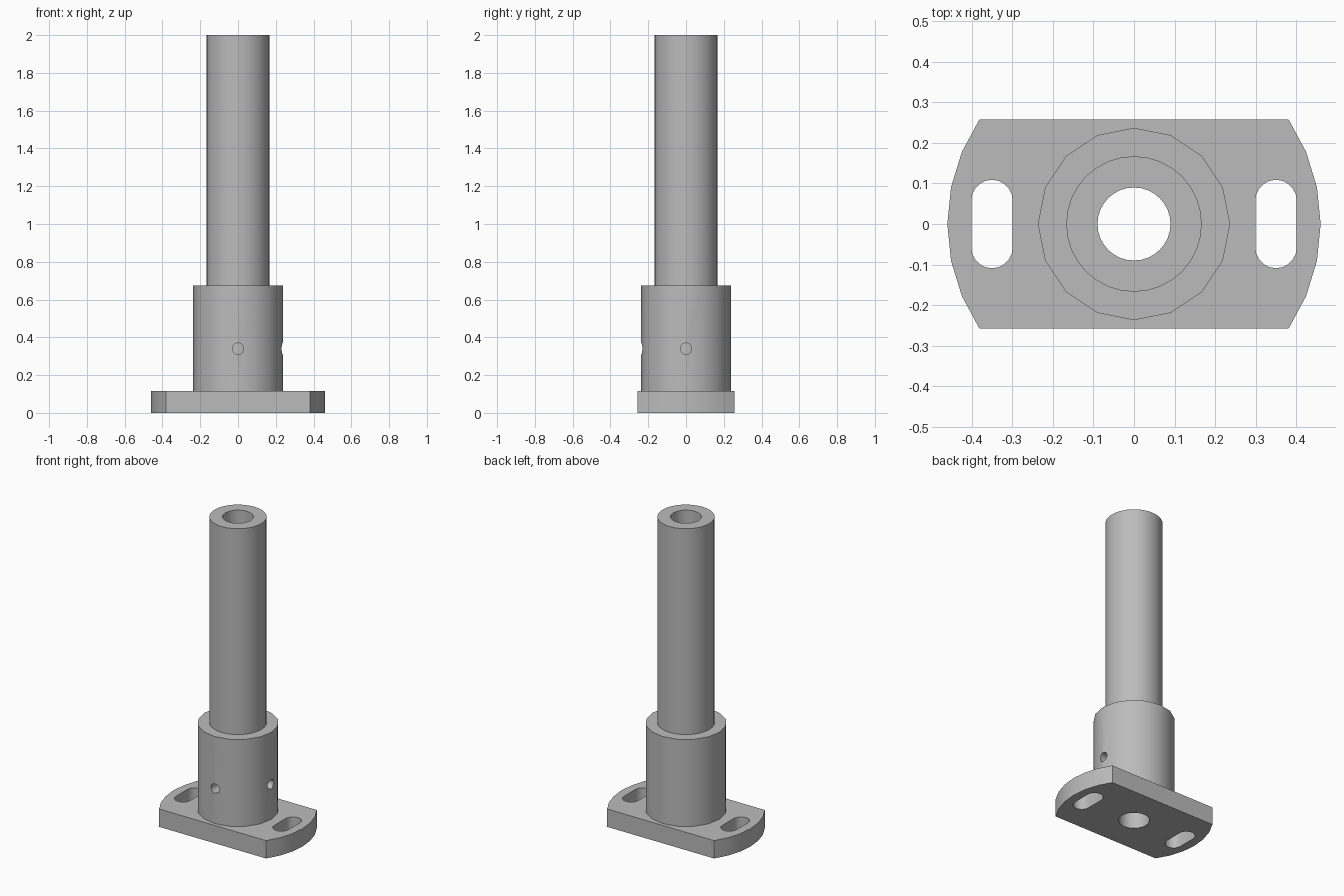
import bpy, bmesh
from math import sin, cos, pi, radians, asin

default = bpy.data.objects.get("Cube")
if default:
    bpy.data.objects.remove(default, do_unlink=True)

# Single machined grey finish
steel = bpy.data.materials.new("grey steel")
steel.use_nodes = True
GREY = (0.5, 0.5, 0.5, 1)
steel.diffuse_color = GREY
steel.node_tree.nodes["Principled BSDF"].inputs["Base Color"].default_value = GREY


def make_object(name, bm):
    bmesh.ops.recalc_face_normals(bm, faces=bm.faces)
    mesh = bpy.data.meshes.new(name)
    bm.to_mesh(mesh)
    bm.free()
    mesh.materials.append(steel)
    obj = bpy.data.objects.new(name, mesh)
    bpy.context.collection.objects.link(obj)
    return obj


def arc(cx, cy, r, start, end, steps):
    return [(cx + r * cos(start + (end - start) * i / steps),
             cy + r * sin(start + (end - start) * i / steps)) for i in range(steps + 1)]


def prism(name, outline, low, high):
    """Extrude a flat outline upwards."""
    bm = bmesh.new()
    face = bm.faces.new([bm.verts.new((x, y, low)) for x, y in outline])
    top = bmesh.ops.extrude_face_region(bm, geom=[face])["geom"]
    bmesh.ops.translate(bm, vec=(0, 0, high - low),
                        verts=[v for v in top if isinstance(v, bmesh.types.BMVert)])
    return make_object(name, bm)


def circle(r, sides):
    return arc(0, 0, r, 0, 2 * pi, sides)[:-1]


def sleeve(name, inner, outer, low, high, inner_sides, outer_sides):
    """Cylinder with a hole along its axis."""
    body = prism(name, circle(outer, outer_sides), low, high)
    bore = prism(name + "_bore_cutter", circle(inner, inner_sides), low - 0.1, high + 0.1)
    cut(body, [bore])
    return body


def cut(body, cutters):
    for cutter in cutters:
        cutter.hide_render = True
        mod = body.modifiers.new("cut", 'BOOLEAN')
        mod.operation = 'DIFFERENCE'
        mod.solver = 'EXACT'
        mod.object = cutter
    bpy.context.view_layer.update()
    graph = bpy.context.evaluated_depsgraph_get()
    mesh = bpy.data.meshes.new_from_object(body.evaluated_get(graph))
    body.modifiers.clear()
    body.data = mesh
    for cutter in cutters:
        bpy.data.objects.remove(cutter, do_unlink=True)


PLATE_TOP, COLLAR_TOP = 0.115, 0.675
BORE, TUBE_R, COLLAR_R = 0.09, 0.167, 0.237

# Base plate: straight front and back, rounded ends, two slots and a bore
sweep = asin(0.258 / 0.46)
outline = arc(0, 0, 0.46, -sweep, sweep, 6) + arc(0, 0, 0.46, pi - sweep, pi + sweep, 6)
plate = prism("base_plate", outline, 0, PLATE_TOP)
cutters = [prism("plate_bore", circle(BORE, 32), -0.1, 0.3)]
for x in (-0.35, 0.35):
    slot = arc(x, 0.058, 0.051, 0, pi, 10) + arc(x, -0.058, 0.051, pi, 2 * pi, 10)
    cutters.append(prism("slot", slot, -0.1, 0.3))
cut(plate, cutters)

# Hollow tube
tube = sleeve("tube", BORE, TUBE_R, PLATE_TOP, 2.0, 32, 32)

# Collar with set screw holes in the front and left sides
collar = sleeve("collar", TUBE_R - 0.006, COLLAR_R, PLATE_TOP, COLLAR_TOP, 32, 16)
holes = []
for name, turn in (("front_hole", (radians(90), 0, 0)), ("left_hole", (0, radians(90), 0))):
    hole = prism(name, circle(0.03, 16), 0.1, 0.3)
    hole.rotation_euler = turn
    hole.location.z = 0.34
    holes.append(hole)
cut(collar, holes)

# Smooth the round walls, keep the rims crisp
bpy.ops.object.select_all(action='DESELECT')
for part in (plate, tube, collar):
    part.select_set(True)
bpy.context.view_layer.objects.active = tube
bpy.ops.object.shade_smooth_by_angle(angle=radians(32))
